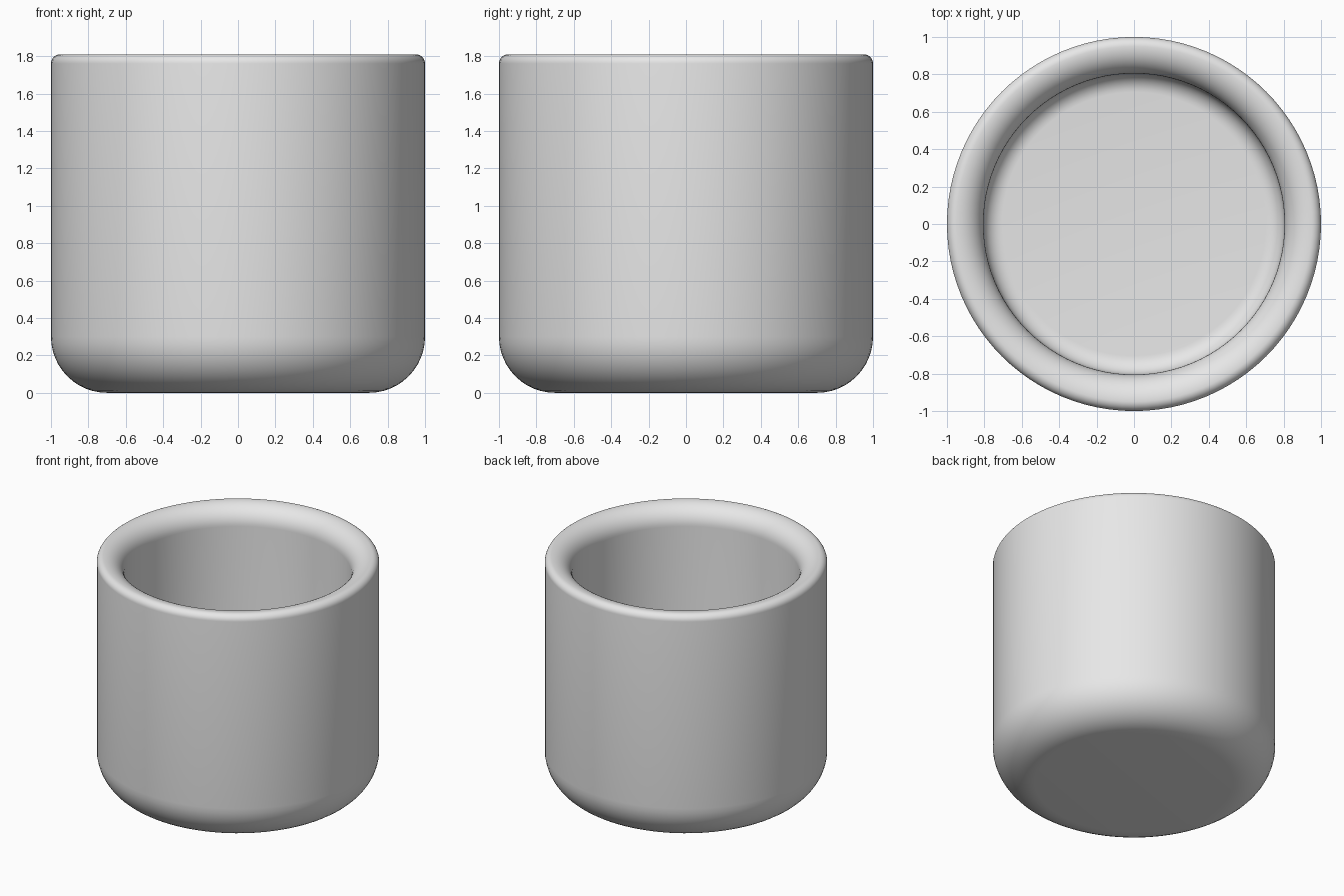
import bpy
import bmesh
from math import cos, sin, radians, tau

if "Cube" in bpy.data.objects:
    bpy.data.objects.remove(bpy.data.objects["Cube"], do_unlink=True)

RADIUS, HEIGHT = 1.0, 1.81
INNER = 0.805               # inside radius
FLOOR = 0.2                 # thickness of the base
BASE_ROUND, FLOOR_ROUND = 0.3, 0.1
LIP_OUT = 0.05
LIP_IN = RADIUS - INNER - LIP_OUT
SEGMENTS = 96


def arc(r, z, radius, start, end, steps=12):
    """Points of a rounded corner around (r, z), angles in degrees."""
    angles = [radians(start + (end - start) * i / steps) for i in range(steps + 1)]
    return [(r + radius * cos(a), z + radius * sin(a)) for a in angles]


# Half section, from the underside centre, over the lip, to the floor centre
profile = [(0, 0)]
profile += arc(RADIUS - BASE_ROUND, BASE_ROUND, BASE_ROUND, -90, 0)
profile += arc(RADIUS - LIP_OUT, HEIGHT - LIP_OUT, LIP_OUT, 0, 90, 8)
profile += arc(INNER + LIP_IN, HEIGHT - LIP_IN, LIP_IN, 90, 180)[1:]
profile += arc(INNER - FLOOR_ROUND, FLOOR + FLOOR_ROUND, FLOOR_ROUND, 0, -90, 8)
profile += [(0, FLOOR)]

# Revolve the section into a solid cup
bm = bmesh.new()
verts = [bm.verts.new((r, 0, z)) for r, z in profile]
edges = [bm.edges.new(pair) for pair in zip(verts, verts[1:])]
bmesh.ops.spin(bm, geom=verts + edges, cent=(0, 0, 0), axis=(0, 0, 1),
               angle=tau, steps=SEGMENTS, use_duplicate=False)
bmesh.ops.remove_doubles(bm, verts=bm.verts, dist=0.0005)
bmesh.ops.recalc_face_normals(bm, faces=bm.faces)
mesh = bpy.data.meshes.new("cup")
bm.to_mesh(mesh)
bm.free()

cup = bpy.data.objects.new("cup", mesh)
bpy.context.collection.objects.link(cup)

# Plain grey
grey = bpy.data.materials.new("light_grey")
grey.use_nodes = True
colour = (0.8, 0.8, 0.8, 1)
grey.diffuse_color = colour
grey.node_tree.nodes["Principled BSDF"].inputs["Base Color"].default_value = colour
mesh.materials.append(grey)

bpy.ops.object.select_all(action='DESELECT')
cup.select_set(True)
bpy.context.view_layer.objects.active = cup
bpy.ops.object.shade_smooth_by_angle(angle=radians(40))
